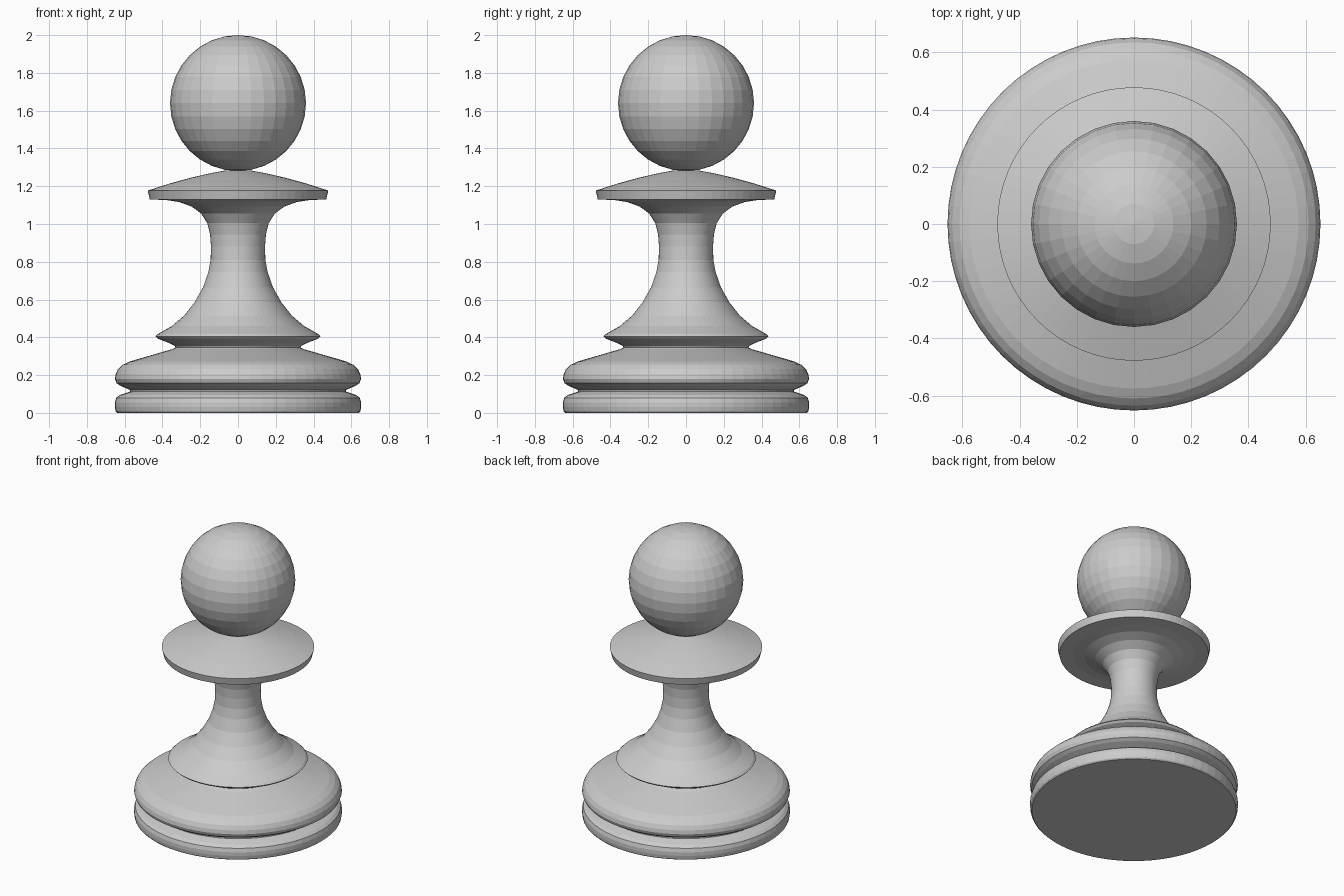
import bpy, bmesh, math

cube = bpy.data.objects.get("Cube")
if cube:
    bpy.data.objects.remove(cube)

grey = bpy.data.materials.new("light grey")
grey.use_nodes = True
COLOUR = (0.6, 0.6, 0.6, 1)
grey.diffuse_color = COLOUR
grey.node_tree.nodes["Principled BSDF"].inputs["Base Color"].default_value = COLOUR
SIDES = 64


def add_object(name, bm):
    """Turn a bmesh into a flat-shaded object."""
    bmesh.ops.recalc_face_normals(bm, faces=bm.faces)
    mesh = bpy.data.meshes.new(name)
    bm.to_mesh(mesh)
    bm.free()
    mesh.materials.append(grey)
    obj = bpy.data.objects.new(name, mesh)
    bpy.context.collection.objects.link(obj)
    return obj


def lathe(name, profile):
    """Spin a (radius, height) profile about z, closing its ends."""
    bm = bmesh.new()
    points = [(0, profile[0][1])] + profile + [(0, profile[-1][1])]
    verts = [bm.verts.new((r, 0, z)) for r, z in points]
    edges = [bm.edges.new(pair) for pair in zip(verts, verts[1:])]
    bmesh.ops.spin(bm, geom=verts + edges, axis=(0, 0, 1), cent=(0, 0, 0),
                   angle=math.tau, steps=SIDES, use_duplicate=False)
    bmesh.ops.remove_doubles(bm, verts=bm.verts, dist=0.0005)
    return add_object(name, bm)


# Foot ring, groove and rounded upper base
base = [(0.64, 0), (0.648, 0.008), (0.652, 0.03), (0.652, 0.055),
        (0.645, 0.08), (0.625, 0.095), (0.572, 0.113), (0.572, 0.122),
        (0.62, 0.142), (0.643, 0.157), (0.652, 0.18), (0.648, 0.205),
        (0.635, 0.232), (0.61, 0.255), (0.575, 0.272), (0.35, 0.337)]
# Waist groove, flared skirt and slender neck
stem = [(0.33, 0.346), (0.335, 0.355), (0.365, 0.37), (0.425, 0.393),
        (0.437, 0.405), (0.425, 0.417), (0.35, 0.46), (0.285, 0.515),
        (0.23, 0.585), (0.185, 0.665), (0.157, 0.745), (0.145, 0.81),
        (0.143, 0.88), (0.148, 0.945), (0.163, 1.005), (0.195, 1.055),
        (0.245, 1.092), (0.31, 1.116), (0.38, 1.127)]
# Overhanging collar with a shallow domed top
collar = [(0.467, 1.13), (0.478, 1.177), (0.36, 1.215), (0.25, 1.245),
          (0.15, 1.268), (0.07, 1.283)]
lathe("body", base + stem + collar)

# Round head
head = bmesh.new()
bmesh.ops.create_uvsphere(head, u_segments=32, v_segments=16, radius=0.36)
bmesh.ops.translate(head, verts=head.verts, vec=(0, 0, 1.64))
add_object("head", head)
